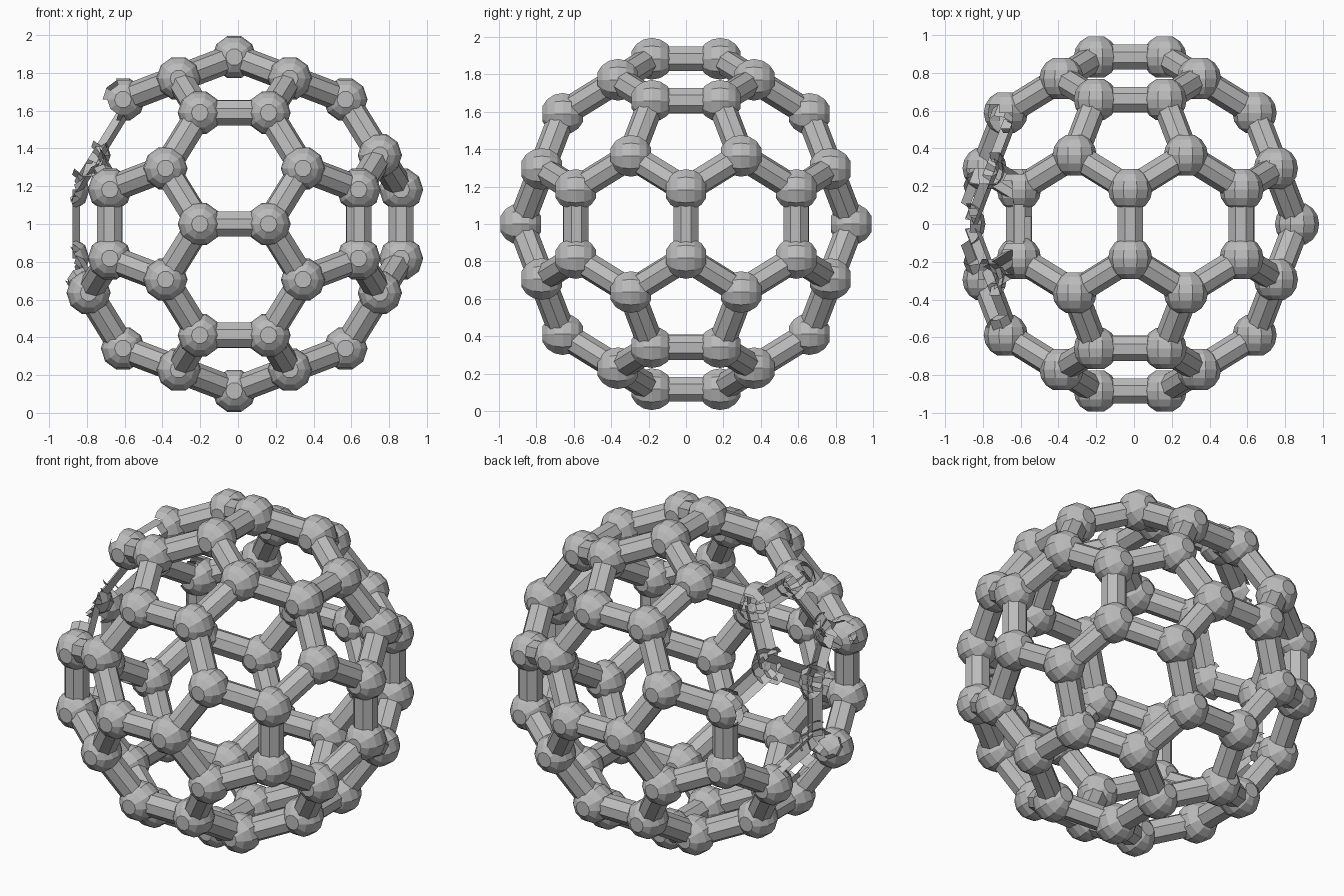
import bpy, bmesh, random
from itertools import product
from mathutils import Vector, Matrix

random.seed(4)
cube = bpy.data.objects.get("Cube")
if cube:
    bpy.data.objects.remove(cube, do_unlink=True)

PHI = (1 + 5 ** 0.5) / 2
UNIT = 0.182            # half the strut length
BALL_R = 0.117
STRUT_R = 0.072
CENTRE = Vector((-0.02, 0, 1))
WEAR_AXIS = Vector((-0.95, 0.05, 0.27)).normalized()

grey = bpy.data.materials.new("warm_grey")
grey.use_nodes = True
grey.diffuse_color = (0.5, 0.5, 0.5, 1)
shader = next(n for n in grey.node_tree.nodes if n.type == "BSDF_PRINCIPLED")
shader.inputs["Base Color"].default_value = grey.diffuse_color


# Corners of a truncated icosahedron: signed cyclic permutations
def cage_corners():
    found = set()
    for base in ((0, 1, 3 * PHI), (1, 2 + PHI, 2 * PHI), (PHI, 2, 2 * PHI + 1)):
        for shift in range(3):
            turned = base[shift:] + base[:shift]
            for signs in product((-1, 1), repeat=3):
                found.add(tuple(round(a * s, 5) + 0.0 for a, s in zip(turned, signs)))
    return [Vector(c) * UNIT for c in sorted(found)]


# Strip the outer skin inside the worn patch, leaving ragged inner shells
def wear(bm):
    worn = []
    for f in bm.faces:
        c = f.calc_center_median()
        inside = c.normalized().dot(WEAR_AXIS) > 0.81 + random.uniform(-0.03, 0.03)
        if inside and c.length > 0.865 + random.uniform(-0.015, 0.015):
            worn.append(f)
    bmesh.ops.delete(bm, geom=worn, context="FACES")


def finish(bm, name):
    wear(bm)
    bmesh.ops.translate(bm, verts=bm.verts, vec=CENTRE)
    mesh = bpy.data.meshes.new(name)
    bm.to_mesh(mesh)
    bm.free()
    mesh.materials.append(grey)
    obj = bpy.data.objects.new(name, mesh)
    bpy.context.collection.objects.link(obj)


corners = cage_corners()

# Joint balls: faceted, poles along y, with flat caps
balls = bmesh.new()
upright = Matrix.Rotation(1.5707963, 4, "X") @ Matrix.Rotation(1.5707963, 4, "Z")
for corner in corners:
    made = bmesh.ops.create_uvsphere(balls, u_segments=10, v_segments=8, radius=BALL_R,
                                     matrix=Matrix.Translation(corner) @ upright)
    poles = [v for v in made["verts"] if len(v.link_edges) == 10]
    bmesh.ops.dissolve_verts(balls, verts=poles)
finish(balls, "joint_balls")

# Struts: eight-sided tubes between neighbouring joints
struts = bmesh.new()
for i, a in enumerate(corners):
    for b in corners[:i]:
        if (a - b).length > 2.1 * UNIT:
            continue
        direction = b - a
        side = direction.cross(a + b).normalized()
        out = side.cross(direction).normalized()
        frame = Matrix((side, out, direction.normalized())).transposed().to_4x4()
        frame = Matrix.Translation((a + b) / 2) @ frame @ Matrix.Rotation(0.3927, 4, "Z")
        made = bmesh.ops.create_cone(struts, cap_ends=False, segments=8, radius1=STRUT_R,
                                     radius2=STRUT_R, depth=direction.length, matrix=frame)
        long_edges = {e for v in made["verts"] for e in v.link_edges
                      if e.calc_length() > UNIT}
        if (a + b).normalized().dot(WEAR_AXIS) > 0.7:
            bmesh.ops.subdivide_edges(struts, edges=list(long_edges), cuts=4)
finish(struts, "cage_struts")
